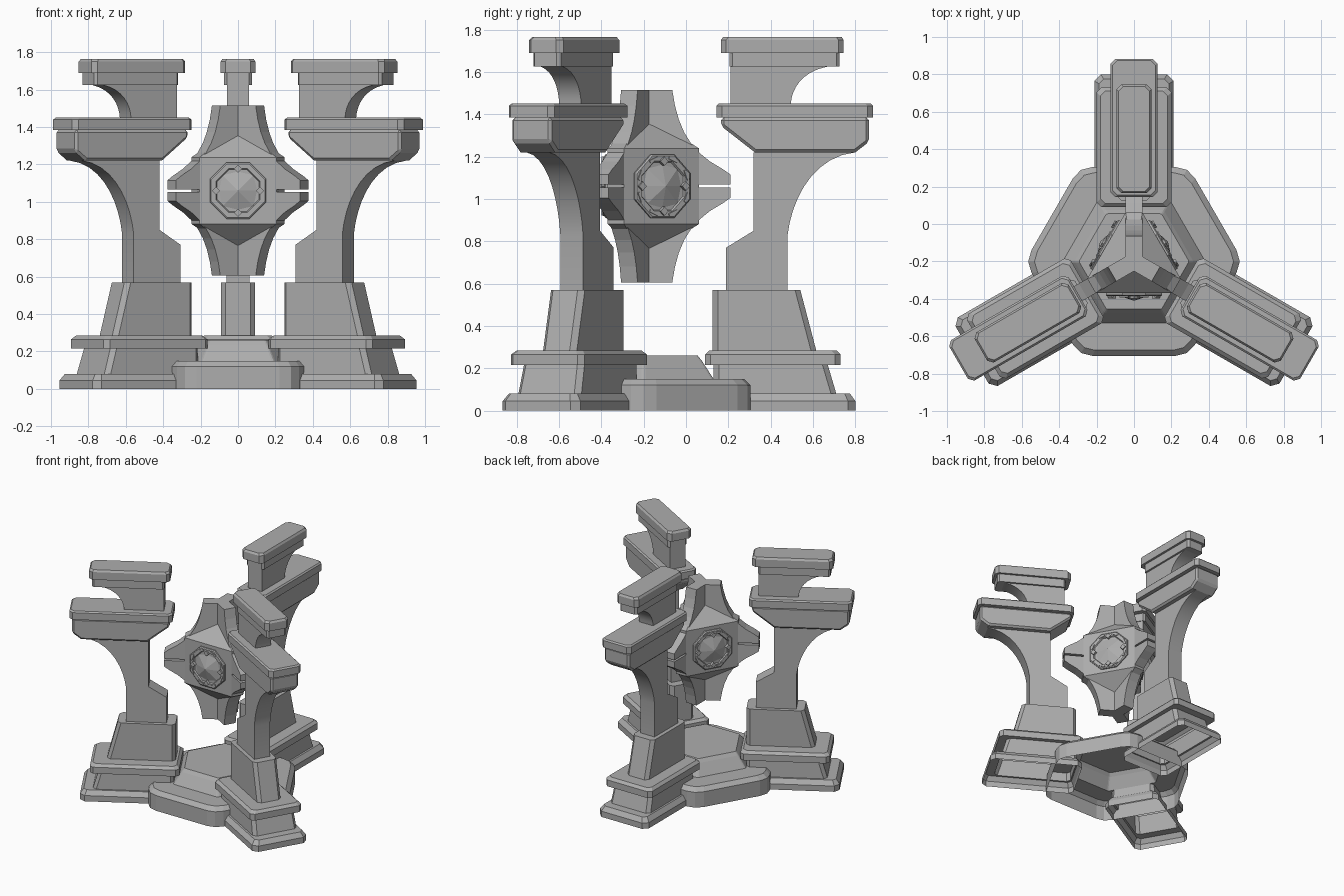
import bpy, bmesh
from math import radians, sin, cos, pi, sqrt
from mathutils import Vector, Matrix
from mathutils.geometry import interpolate_bezier

if "Cube" in bpy.data.objects:
    bpy.data.objects.remove(bpy.data.objects["Cube"])

CY = -0.2      # centre of the three-fold symmetry
MID = 1.06     # height of the core's middle

stone = bpy.data.materials.new("grey stone")
stone.use_nodes = True
GREY = (0.42, 0.42, 0.42, 1)
stone.diffuse_color = GREY
stone.node_tree.nodes["Principled BSDF"].inputs["Base Color"].default_value = GREY


def place(name, bm, turns=(0,), bevel=0, smooth=False, closed=True):
    """Put one mesh around the centre at the given turns (local +y points outward)."""
    if closed:
        bmesh.ops.recalc_face_normals(bm, faces=bm.faces)
    mesh = bpy.data.meshes.new(name)
    bm.to_mesh(mesh)
    bm.free()
    mesh.materials.append(stone)
    for i, turn in enumerate(turns):
        ob = bpy.data.objects.new(name if len(turns) == 1 else f"{name}_{i + 1}", mesh)
        bpy.context.collection.objects.link(ob)
        ob.matrix_world = Matrix.Translation((0, CY, 0)) @ Matrix.Rotation(radians(turn), 4, 'Z')
        if bevel:
            mod = ob.modifiers.new("edge chamfer", 'BEVEL')
            mod.width, mod.segments = bevel, 1
            mod.limit_method, mod.angle_limit = 'ANGLE', radians(50)
        if smooth and i == 0:
            bpy.ops.object.select_all(action='DESELECT')
            ob.select_set(True)
            bpy.context.view_layer.objects.active = ob
            bpy.ops.object.shade_smooth_by_angle(angle=radians(25))


ARMS = (0, 120, 240)
FACES = (60, 180, 300)


def loft(rings, bottom=True):
    """Skin a stack of rings, with a lid and an optional floor."""
    bm = bmesh.new()
    loops = [[bm.verts.new(p) for p in ring] for ring in rings]
    n = len(loops[0])
    for a, b in zip(loops, loops[1:]):
        for i in range(n):
            j = (i + 1) % n
            bm.faces.new((a[i], a[j], b[j], b[i]))
    bm.faces.new(loops[-1])
    if bottom:
        bm.faces.new(loops[0][::-1])
    return bm


def slab(y0, y1, w, z, c=0.025):
    """Rectangle with cut corners, from y0 to y1, half width w."""
    return [(w - c, y0, z), (w, y0 + c, z), (w, y1 - c, z), (w - c, y1, z),
            (c - w, y1, z), (-w, y1 - c, z), (-w, y0 + c, z), (c - w, y0, z)]


def hexagon(d, z, cut=0.12):
    """Hexagon with face distance d and rounded-off corners."""
    r, pts = d * 2 / sqrt(3), []
    corners = [Vector((r * cos(i * pi / 3), r * sin(i * pi / 3), z)) for i in range(6)]
    for i, p in enumerate(corners):
        before, after = corners[i - 1], corners[(i + 1) % 6]
        a, b = p.lerp(before, cut), p.lerp(after, cut)
        pts += [a, (a + b + 2 * p) / 4, b]
    return pts


def extrude(profile, w):
    """Radial (y, z) outline given a half width w in x."""
    bm = bmesh.new()
    face = bm.faces.new([bm.verts.new((-w, y, z)) for y, z in profile])
    out = bmesh.ops.extrude_face_region(bm, geom=[face])
    bmesh.ops.translate(bm, vec=(2 * w, 0, 0),
                        verts=[v for v in out["geom"] if isinstance(v, bmesh.types.BMVert)])
    return bm


def curve(*pts, n=10):
    return [tuple(p) for p in interpolate_bezier(*[Vector(p) for p in pts], n)]


# Central stepped platform, hollow beneath
place("platform", loft([hexagon(0.505, 0), hexagon(0.505, 0.12), hexagon(0.475, 0.15),
                        hexagon(0.33, 0.15, 0.03), hexagon(0.275, 0.235, 0.03),
                        hexagon(0.255, 0.26, 0.03)], bottom=False), closed=False)

# Pillar base: foot, block and band in one hollow shell
place("pillar_base", loft([
    slab(0.30, 1.00, 0.212, 0, 0.035), slab(0.30, 1.00, 0.212, 0.045, 0.035),
    slab(0.32, 0.975, 0.187, 0.08), slab(0.33, 0.91, 0.172, 0.08), slab(0.33, 0.87, 0.165, 0.215),
    slab(0.29, 0.93, 0.20, 0.215), slab(0.29, 0.93, 0.20, 0.265),
    slab(0.31, 0.91, 0.18, 0.285)], bottom=False), ARMS, closed=False)
place("pedestal", loft([slab(0.325, 0.815, 0.092, 0.285), slab(0.325, 0.74, 0.092, 0.57)]), ARMS)

# Column with an arched outer side
arch = curve((0.68, 0.83), (0.70, 1.0), (0.80, 1.2), (1.0, 1.22))
place("column", extrude([(0.52, 1.22), (0.52, 0.85), (0.39, 0.77), (0.39, 0.57), (0.68, 0.57)]
                        + arch, 0.062), ARMS, smooth=True)

# Middle capital and its ledge
place("capital", extrude([(0.365, 1.385), (0.365, 1.345), (0.525, 1.22), (1.0, 1.22),
                          (1.065, 1.27), (1.065, 1.385)], 0.108), ARMS, bevel=0.014)
place("capital_ledge", loft([slab(0.345, 1.083, 0.125, 1.385), slab(0.345, 1.083, 0.125, 1.44),
                             slab(0.355, 1.073, 0.115, 1.45)]), ARMS)

# Upper neck, block and top slab
neck_arch = curve((0.695, 1.45), (0.70, 1.53), (0.76, 1.62), (0.91, 1.63))
place("neck", extrude([(0.41, 1.63), (0.41, 1.45)] + neck_arch, 0.06), ARMS, smooth=True)
place("top_block", loft([slab(0.405, 0.925, 0.075, 1.625, 0.015),
                         slab(0.405, 0.925, 0.075, 1.69, 0.015)]), ARMS)
place("top_slab", loft([slab(0.365, 0.945, 0.093, 1.69), slab(0.365, 0.945, 0.093, 1.75),
                        slab(0.375, 0.935, 0.083, 1.765)]), ARMS)

# Core fins: upper and lower halves with a thin gap between
fin = [(0, 0.007), (0.41, 0.007), (0.41, 0.055)] + curve(
    (0.375, 0.08), (0.22, 0.16), (0.16, 0.27), (0.135, 0.455), n=8) + [(0, 0.455)]
for name, s in (("upper_fin", 1), ("lower_fin", -1)):
    place(name, extrude([(y, MID + s * z) for y, z in fin], 0.045), ARMS)

# Core body: three broad panels closed by points above and below
bm = bmesh.new()
ring = []
for turn in FACES:
    rot = Matrix.Rotation(radians(turn), 3, 'Z')
    ring += [rot @ Vector((x, 0.17, 0)) for x in (0.205, -0.205)]
low, high = ([bm.verts.new(p + Vector((0, 0, MID + dz))) for p in ring] for dz in (-0.178, 0.178))
tip, foot = (bm.verts.new((0, 0, MID + dz)) for dz in (0.345, -0.345))
for i in range(6):
    j = (i + 1) % 6
    bm.faces.new((low[i], low[j], high[j], high[i]))
    bm.faces.new((high[i], high[j], tip))
    bm.faces.new((low[j], low[i], foot))
place("core_body", bm)


def octagon(r, y):
    return [(r * cos((i + 0.5) * pi / 4), y, MID + r * sin((i + 0.5) * pi / 4)) for i in range(8)]


# Emblem: octagonal frame, faceted gem, raised dashes and pointed studs
place("emblem_frame", loft([octagon(0.163, 0.165), octagon(0.163, 0.18), octagon(0.155, 0.186),
                            octagon(0.128, 0.186), octagon(0.122, 0.176)]), FACES)
bm = bmesh.new()
rim = [bm.verts.new((r * sin(i * pi / 4), 0.175, MID + r * cos(i * pi / 4)))
       for i in range(8) for r in [0.12 if i % 2 else 0.105]]
peak = bm.verts.new((0, 0.21, MID))
for i in range(8):
    bm.faces.new((rim[i], rim[(i + 1) % 8], peak))
place("emblem_gem", bm, FACES)

bm = bmesh.new()
for k in range(8):
    for r, size, tilt in ((0.136, (0.05, 0.014, 0.012), 0), (0.118, (0.03, 0.026, 0.03), pi / 4)):
        if tilt and k % 2:
            continue
        spin = k * pi / 4 + (0 if tilt else pi / 8)
        at = Matrix.Translation((r * sin(spin), 0.185, MID + r * cos(spin)))
        turn = Matrix.Rotation(spin + tilt, 4, 'Y')
        bmesh.ops.create_cube(bm, size=1, matrix=at @ turn @ Matrix.Diagonal((*size, 1)))
place("emblem_dashes", bm, FACES)
